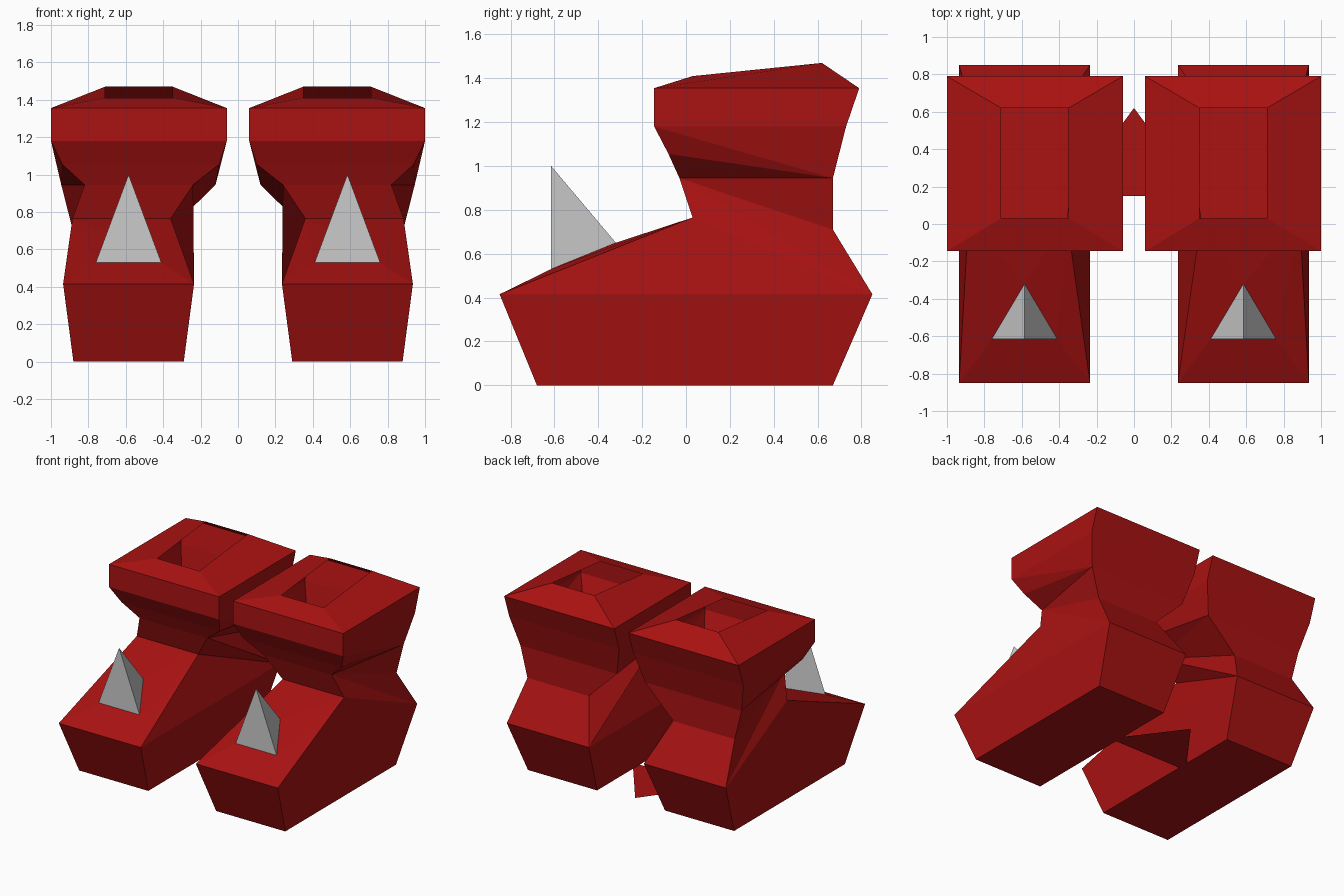
import bpy
import bmesh

if "Cube" in bpy.data.objects:
    bpy.data.objects.remove(bpy.data.objects["Cube"])

red = bpy.data.materials.new("dark_red")
red.diffuse_color = (0.4, 0.006, 0.006, 1)
red.use_nodes = True
red.node_tree.nodes["Principled BSDF"].inputs["Base Color"].default_value = red.diffuse_color


def make_object(name, bm, material=None, mirror=True):
    bmesh.ops.recalc_face_normals(bm, faces=bm.faces)
    mesh = bpy.data.meshes.new(name)
    bm.to_mesh(mesh)
    bm.free()
    obj = bpy.data.objects.new(name, mesh)
    bpy.context.collection.objects.link(obj)
    if material:
        mesh.materials.append(material)
    if mirror:
        mod = obj.modifiers.new("mirror", "MIRROR")
        mod.use_mirror_merge = False
    return obj


# Front and back profiles, bottom to top: inner x, outer x, y, z
front_profile = {
    "sole": (0.29, 0.88, -0.68, 0), "toe": (0.235, 0.935, -0.85, 0.415),
    "instep": (0.36, 0.885, 0.03, 0.765), "ankle": (0.24, 0.82, -0.03, 0.945),
    "calf": (0.10, 0.94, -0.08, 1.055), "cuff": (0.06, 1.0, -0.145, 1.18),
    "brim": (0.06, 1.0, -0.145, 1.355), "opening": (0.35, 0.71, 0.03, 1.41),
}
back_profile = {
    "sole": (0.29, 0.88, 0.67, 0), "toe": (0.235, 0.935, 0.85, 0.415),
    "instep": (0.36, 0.885, 0.67, 0.71), "ankle": (0.12, 0.945, 0.67, 0.945),
    "cuff": (0.06, 1.0, 0.73, 1.18), "brim": (0.06, 1.0, 0.79, 1.355),
    "opening": (0.35, 0.71, 0.62, 1.47),
}
spike_base = [(0.41, -0.615, 0.53), (0.76, -0.615, 0.53), (0.585, -0.32, 0.65)]

# Boot shell, open at the top
bm = bmesh.new()


def add_profile(profile):
    return {k: (bm.verts.new((xi, y, z)), bm.verts.new((xo, y, z)))
            for k, (xi, xo, y, z) in profile.items()}


f, b = add_profile(front_profile), add_profile(back_profile)
for rows in (f, b):
    keys = list(rows)
    for lo, hi in zip(keys, keys[1:]):
        if rows is f and lo == "toe":
            continue
        bm.faces.new((*rows[lo], *reversed(rows[hi])))
bm.faces.new((*f["sole"], *reversed(b["sole"])))

# Boot sides, inner and outer
for s in (0, 1):
    F = {k: v[s] for k, v in f.items()}
    B = {k: v[s] for k, v in b.items()}
    for face in (
        (F["sole"], B["sole"], B["toe"]), (F["sole"], B["toe"], F["toe"]),
        (F["toe"], B["toe"], F["instep"]),
        (F["instep"], B["toe"], F["ankle"]),
        (B["toe"], B["instep"], F["ankle"]),
        (B["instep"], B["ankle"], F["ankle"]),
        (F["ankle"], B["ankle"], F["calf"]),
        (F["calf"], B["ankle"], F["cuff"]),
        (B["ankle"], B["cuff"], F["cuff"]),
        (F["cuff"], B["cuff"], B["brim"], F["brim"]),
        (F["brim"], B["brim"], B["opening"], F["opening"]),
    ):
        bm.faces.new(face)

# Toe top, raised slightly around the spike
p, q, r = [bm.verts.new(co) for co in spike_base]
(ti, to), (ii, io) = f["toe"], f["instep"]
for face in ((ti, to, q, p), (to, io, q), (q, io, r), (io, ii, r),
             (ii, p, r), (ii, ti, p), (p, q, r)):
    bm.faces.new(face)
make_object("boots", bm, red)

# Toe spikes
bm = bmesh.new()
base = [bm.verts.new(co) for co in spike_base]
tip = bm.verts.new((0.585, -0.615, 1.0))
for i in range(3):
    bm.faces.new((base[i], base[(i + 1) % 3], tip))
make_object("toe_spikes", bm)

# Flat triangle on the floor between the boots
bm = bmesh.new()
bm.faces.new([bm.verts.new(co) for co in
              ((-0.35, 0.15, 0), (0.35, 0.15, 0), (0, 0.62, 0))])
make_object("floor_link", bm, red, mirror=False)
